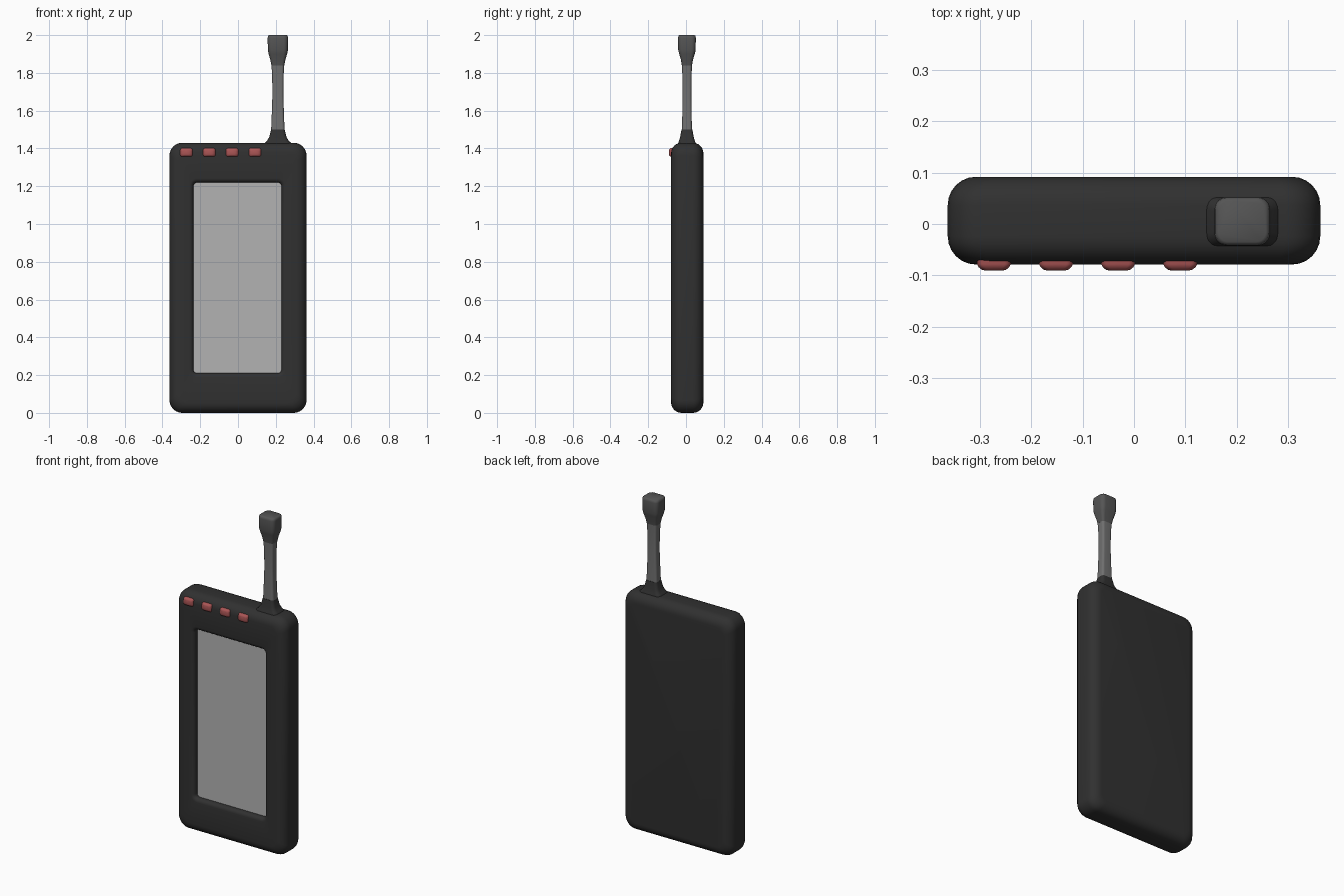
import bpy
import bmesh
from math import cos, sin, pi, radians

if "Cube" in bpy.data.objects:
    bpy.data.objects.remove(bpy.data.objects["Cube"])


def material(name, rgb):
    m = bpy.data.materials.new(name)
    m.diffuse_color = (*rgb, 1)
    m.use_nodes = True
    m.node_tree.nodes["Principled BSDF"].inputs["Base Color"].default_value = m.diffuse_color
    return m


def rounded_rect(hu, hv, r, seg=6):
    """Counter-clockwise outline of a rounded rectangle."""
    pts = []
    for k, (su, sv) in enumerate([(1, 1), (-1, 1), (-1, -1), (1, -1)]):
        for i in range(seg + 1):
            a = (k + i / seg) * pi / 2
            pts.append((su * (hu - r) + r * cos(a), sv * (hv - r) + r * sin(a)))
    return pts


def loft(name, rings, mat, angle=40):
    """Skin a list of equal-length 3D rings and cap both ends."""
    bm = bmesh.new()
    loops = [[bm.verts.new(p) for p in ring] for ring in rings]
    n = len(loops[0])
    for a, b in zip(loops, loops[1:]):
        for i in range(n):
            j = (i + 1) % n
            bm.faces.new((a[i], a[j], b[j], b[i]))
    bm.faces.new(loops[0][::-1])
    bm.faces.new(loops[-1])
    bmesh.ops.recalc_face_normals(bm, faces=bm.faces)
    mesh = bpy.data.meshes.new(name)
    bm.to_mesh(mesh)
    bm.free()
    ob = bpy.data.objects.new(name, mesh)
    bpy.context.collection.objects.link(ob)
    mesh.materials.append(mat)
    bpy.ops.object.select_all(action='DESELECT')
    ob.select_set(True)
    bpy.context.view_layer.objects.active = ob
    bpy.ops.object.shade_smooth_by_angle(angle=radians(angle))
    return ob


def ring_y(y, cx, cz, hx, hz, r):
    return [(cx + u, y, cz + v) for u, v in rounded_rect(hx, hz, r)]


def ring_z(z, hx, hy, cx=0.211, cy=0.005):
    return [(cx + u, cy + v, z) for u, v in rounded_rect(hx, hy, min(hx, hy) * 0.5)]


black = material("black_rubber", (0.03, 0.03, 0.03))
glass = material("screen_grey", (0.45, 0.45, 0.45))
metal = material("antenna_grey", (0.16, 0.16, 0.16))
tip = material("tip_grey", (0.09, 0.09, 0.09))
red = material("button_red", (0.4, 0.09, 0.09))

# Body: rounded slab running from the back to the front and into the screen recess
HX, HZ, CZ, BACK, FRONT, R = 0.363, 0.715, 0.715, 0.092, -0.079, 0.055
SX, SZ, SCX, SCZ = 0.233, 0.505, -0.003, 0.715
STEPS = 6
rings = []
for i in range(STEPS + 1):
    a = i / STEPS * pi / 2
    d = R * (1 - sin(a))
    rings.append(ring_y(BACK - R + R * cos(a), 0, CZ, HX - d, HZ - d, 0.068 - d * 0.4))
for i in range(STEPS + 1):
    a = i / STEPS * pi / 2
    d = R * (1 - cos(a))
    rings.append(ring_y(FRONT + R - R * sin(a), 0, CZ, HX - d, HZ - d, 0.068 - d * 0.4))
for i in range(5):
    a = i / 4 * pi / 2
    g = 0.022 * (1 - sin(a))
    rings.append(ring_y(FRONT + 0.022 * (1 - cos(a)), SCX, SCZ, SX + g, SZ + g, 0.02 + g))
rings.append(ring_y(FRONT + 0.036, SCX, SCZ, SX, SZ, 0.02))
loft("body", rings, black)

# Screen panel at the bottom of the recess
loft("screen", [ring_y(y, SCX, SCZ, SX, SZ, 0.02) for y in (FRONT + 0.04, FRONT + 0.03)], glass)

# Four buttons along the top of the front face
for i in range(4):
    x = -0.273 + i * 0.121
    loft(f"button_{i + 1}",
         [ring_y(y, x, 1.379, hx, hz, 0.012)
          for y, hx, hz in ((-0.045, 0.033, 0.023), (-0.078, 0.033, 0.023),
                            (-0.084, 0.030, 0.021), (-0.089, 0.024, 0.016),
                            (-0.091, 0.016, 0.0125))], red, 60)

# Antenna: flared base, slim shaft and square tip
sections = {
    "antenna_base": (black, ((1.40, 0.085, 0.055), (1.425, 0.075, 0.048), (1.44, 0.058, 0.042),
                             (1.46, 0.046, 0.036), (1.50, 0.036, 0.029))),
    "antenna_shaft": (metal, ((1.49, 0.036, 0.027), (1.56, 0.033, 0.025), (1.68, 0.029, 0.023),
                              (1.78, 0.030, 0.024), (1.845, 0.034, 0.027))),
    "antenna_tip": (tip, ((1.84, 0.034, 0.027), (1.87, 0.040, 0.032), (1.90, 0.049, 0.041),
                          (1.92, 0.053, 0.046), (1.985, 0.054, 0.047), (1.996, 0.052, 0.045),
                          (2.00, 0.046, 0.040))),
}
for name, (mat, secs) in sections.items():
    loft(name, [ring_z(*s) for s in secs], mat, 50)
